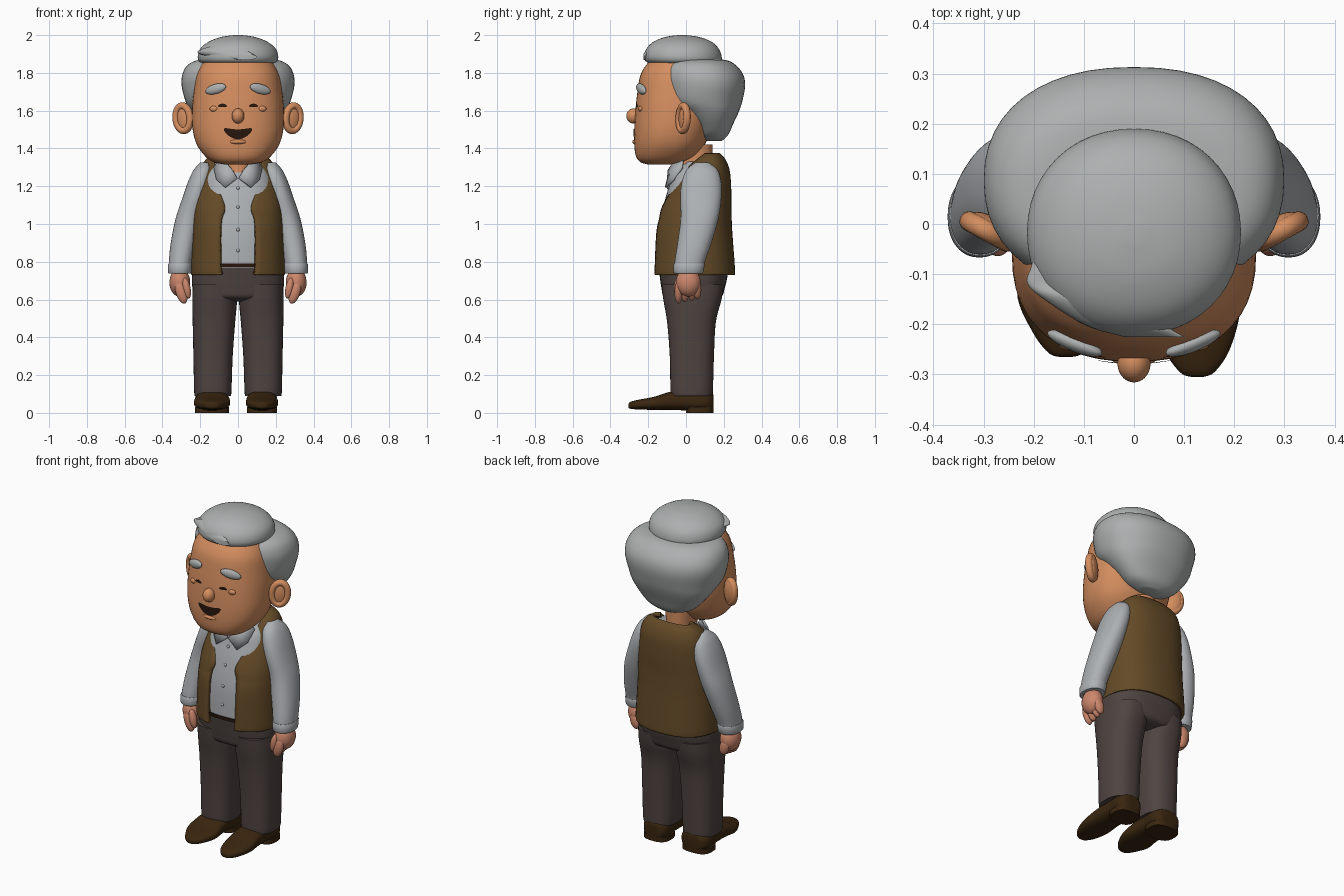
import bpy, bmesh, math
from mathutils import Vector, Matrix
from mathutils.bvhtree import BVHTree

if "Cube" in bpy.data.objects:
    bpy.data.objects.remove(bpy.data.objects["Cube"])


def material(name, rgb):
    m = bpy.data.materials.new(name)
    m.diffuse_color = (*rgb, 1)
    m.use_nodes = True
    m.node_tree.nodes["Principled BSDF"].inputs["Base Color"].default_value = m.diffuse_color
    return m


SKIN = material("face skin", (0.66, 0.27, 0.115))
HAND = material("hand skin", (0.60, 0.24, 0.15))
HAIR = material("grey hair", (0.42, 0.435, 0.435))
SHIRT = material("pale shirt", (0.42, 0.44, 0.46))
VEST = material("brown vest", (0.125, 0.068, 0.02))
PANTS = material("dark trousers", (0.078, 0.058, 0.053))
SHOE = material("shoe leather", (0.042, 0.019, 0.005))
DARK = material("dark features", (0.02, 0.008, 0.004))


def add(name, bm, mat, fix=True):
    if fix:
        bmesh.ops.recalc_face_normals(bm, faces=bm.faces)
    me = bpy.data.meshes.new(name)
    bm.to_mesh(me)
    bm.free()
    me.materials.append(mat)
    ob = bpy.data.objects.new(name, me)
    bpy.context.collection.objects.link(ob)
    return ob


def smooth_rows(rows, steps):
    """Catmull-Rom between rows of section values."""
    out = []
    for i in range(len(rows) - 1):
        q = [rows[max(i - 1, 0)], rows[i], rows[i + 1], rows[min(i + 2, len(rows) - 1)]]
        for k in range(steps):
            t = k / steps
            out.append([0.5 * (2 * b + (c - a) * t + (2 * a - 5 * b + 4 * c - d) * t * t
                               + (3 * b - a - 3 * c + d) * t ** 3) for a, b, c, d in zip(*q)])
    return out + [list(rows[-1])]


def loft(name, rows, mat, e=2.2, axis="z", steps=5, n=48):
    """Rows: (level, x min, x max, front, back[, half opening]); superellipse sections."""
    bm = bmesh.new()
    rings = []
    is_open = len(rows[0]) == 6
    for r in smooth_rows(rows, steps):
        cx, rx = (r[1] + r[2]) / 2, (r[2] - r[1]) / 2
        cy, ry = (r[3] + r[4]) / 2, (r[4] - r[3]) / 2
        a0 = math.asin(min(0.98, r[5] / rx) ** (e / 2)) if is_open else 0
        ring = []
        for j in range(n):
            a = a0 + (2 * math.pi - 2 * a0) * j / (n - 1 if is_open else n)
            s, c = math.sin(a), math.cos(a)
            x = cx + rx * math.copysign(abs(s) ** (2 / e), s)
            y = cy - ry * math.copysign(abs(c) ** (2 / e), c)
            ring.append(bm.verts.new((x, y, r[0]) if axis == "z" else (x, r[0], y)))
        rings.append(ring)
    for lo, hi in zip(rings, rings[1:]):
        for j in range(n - 1 if is_open else n):
            k = (j + 1) % n
            bm.faces.new((lo[j], lo[k], hi[k], hi[j]))
    if not is_open:
        bm.faces.new(rings[0][::-1])
        bm.faces.new(rings[-1])
    return add(name, bm, mat, not is_open)


def centred(rows):
    return [(z, -w, w, f, b) for z, w, f, b in rows]


def sided(rows, s):
    return [(z, min(s * a, s * b), max(s * a, s * b), f, k) for z, a, b, f, k in rows]


def blob(name, loc, size, mat, rot=None):
    bm = bmesh.new()
    bmesh.ops.create_uvsphere(bm, u_segments=28, v_segments=18, radius=1)
    m = Matrix.Translation(loc) @ (rot or Matrix()) @ Matrix.Diagonal((*size, 1))
    bmesh.ops.transform(bm, matrix=m, verts=bm.verts)
    return add(name, bm, mat)


# head, jaw and neck
head = loft("head", centred([
    (1.315, .07, -.20, -.07), (1.328, .13, -.242, -.01), (1.36, .175, -.265, .05),
    (1.42, .218, -.274, .10), (1.50, .24, -.274, .13), (1.60, .243, -.268, .16),
    (1.70, .234, -.257, .17), (1.80, .215, -.237, .16), (1.88, .17, -.18, .14)]), SKIN, 2.3)
loft("neck", centred([(1.20, .07, -.075, .15), (1.30, .075, -.06, .14), (1.42, .08, -.06, .14)]), SKIN)
tree = BVHTree.FromPolygons([v.co for v in head.data.vertices],
                            [tuple(p.vertices) for p in head.data.polygons])


def face_y(x, z):
    hit = tree.ray_cast(Vector((x, -1, z)), Vector((0, 1, 0)))[0]
    return hit.y if hit else -.2


def decal(name, outline, mat):
    """Thin patch that follows the front of the head."""
    bm = bmesh.new()
    cx = sum(p[0] for p in outline) / len(outline)
    cz = sum(p[1] for p in outline) / len(outline)
    rings = []
    for k in (.02, .35, .7, 1):
        pts = [(cx + (x - cx) * k, cz + (z - cz) * k) for x, z in outline]
        rings.append([bm.verts.new((x, face_y(x, z) - .004, z)) for x, z in pts])
    n = len(outline)
    bm.faces.new(rings[0])
    for a, b in zip(rings, rings[1:]):
        for j in range(n):
            bm.faces.new((a[j], a[(j + 1) % n], b[(j + 1) % n], b[j]))
    ob = add(name, bm, mat, False)
    if ob.data.polygons[0].normal.y > 0:
        ob.data.flip_normals()


# face features
turn = [2 * math.pi * i / 32 for i in range(32)]
decal("mouth", [(.075 * math.cos(t), 1.475 + .026 * math.sin(t) + .026 * math.cos(t) ** 2)
                for t in turn], DARK)
blob("lower_lip", (0, -.262, 1.435), (.05, .022, .014), SKIN)
blob("nose", (0, -.278, 1.572), (.033, .038, .04), SKIN)
for s, side in ((1, "right"), (-1, "left")):
    decal(side + "_eye", [(s * .082 + .024 * math.cos(t), 1.628 + .009 * math.sin(t)
                           - .004 * math.cos(t) ** 2) for t in turn], DARK)
    blob(side + "_eye_bag", (s * .125, face_y(s * .125, 1.612) + .006, 1.61), (.025, .014, .016), SKIN)
    tilt = Matrix.Rotation(s * .38, 4, "Z") @ Matrix.Rotation(s * .25, 4, "Y")
    blob(side + "_eyebrow", (s * .118, face_y(s * .118, 1.715) - .004, 1.715),
         (.06, .017, .026), HAIR, tilt)
    # ear: flat bowl with a raised rim
    face = Matrix.Translation((s * .287, -.008, 1.56)) @ Matrix.Rotation(s * .5, 4, "Z") \
        @ Matrix.Rotation(s * .12, 4, "Y")
    blob(side + "_ear", face.translation, (.05, .024, .075), SKIN, face.to_3x3().to_4x4())
    bm = bmesh.new()
    rim = [[bm.verts.new(face @ Vector(((.043 + .019 * math.cos(q)) * math.cos(t),
                                        -.008 + .02 * math.sin(q),
                                        (.066 + .019 * math.cos(q)) * math.sin(t))))
            for q in turn[::2]] for t in turn]
    for i in range(32):
        for j in range(16):
            k, l = (i + 1) % 32, (j + 1) % 16
            bm.faces.new((rim[i][j], rim[k][j], rim[k][l], rim[i][l]))
    add(side + "_ear_rim", bm, SKIN)

# hair: back cap, swept crown and pointed tuft
loft("hair_back", centred([
    (1.44, .07, .09, .19), (1.47, .145, .055, .222), (1.53, .205, .02, .25),
    (1.595, .252, -.045, .28), (1.65, .278, -.115, .298), (1.73, .298, -.135, .313),
    (1.79, .295, -.138, .303), (1.84, .268, -.12, .265), (1.868, .21, -.08, .21),
    (1.875, .1, .0, .1)]), HAIR, 2.25)
loft("hair_crown", centred([
    (1.845, .17, -.17, .15), (1.86, .205, -.212, .185), (1.89, .213, -.222, .188),
    (1.93, .198, -.208, .172), (1.965, .155, -.172, .135), (1.99, .09, -.11, .07),
    (2.0, .02, -.04, .0)]), HAIR, 2.1)
loft("hair_tuft", [(-.225, -.02, .10, 1.868, 1.90), (-.20, -.10, .06, 1.872, 1.93),
                   (-.15, -.18, 0, 1.878, 1.945), (-.118, -.213, -.05, 1.89, 1.93),
                   (-.085, -.205, -.06, 1.885, 1.93), (-.03, -.19, -.08, 1.87, 1.92)],
     HAIR, 2, "y")

# shirt body, collar and buttons
loft("shirt_body", centred([
    (.77, .225, -.15, .22), (.95, .222, -.145, .215), (1.10, .205, -.118, .21),
    (1.20, .19, -.09, .205), (1.27, .165, -.065, .19), (1.33, .12, .0, .17)]), SHIRT, 2.4)
for s, side in ((1, "right"), (-1, "left")):
    bm = bmesh.new()
    pts = [(.004, -.10, 1.243), (.03, -.098, 1.285), (.065, -.07, 1.325), (.10, -.02, 1.345),
           (.13, -.025, 1.30), (.115, -.07, 1.235), (.07, -.112, 1.195)]
    vs = [bm.verts.new((s * x, y, z)) for x, y, z in pts]
    hub = bm.verts.new((s * .075, -.085, 1.27))
    for i in range(len(vs)):
        bm.faces.new((vs[i], vs[(i + 1) % len(vs)], hub))
    collar = add(side + "_collar", bm, SHIRT)
    collar.modifiers.new("thickness", "SOLIDIFY").thickness = .012
for z, y in ((1.19, -.094), (1.09, -.122), (.97, -.144), (.86, -.149)):
    blob("shirt_button", (0, y, z), (.009, .006, .009), SHIRT)

# open vest
vest = loft("vest", [
    (.73, -.247, .247, -.172, .258, .085), (.76, -.25, .25, -.175, .26, .093),
    (.95, -.243, .243, -.167, .246, .095), (1.03, -.24, .24, -.15, .242, .088),
    (1.09, -.235, .235, -.132, .24, .07), (1.18, -.222, .222, -.088, .24, .098),
    (1.28, -.203, .203, -.025, .232, .118), (1.34, -.172, .172, .035, .21, .122),
    (1.375, -.125, .125, .085, .18, .10)], VEST, 2.4)
vest.modifiers.new("thickness", "SOLIDIFY").thickness = .025

# trousers and belt
loft("trouser_hips", centred([
    (.59, .15, -.05, .12), (.61, .225, -.115, .185), (.66, .241, -.13, .205),
    (.73, .243, -.14, .22), (.785, .225, -.148, .215)]), PANTS, 2.5)
loft("belt", centred([(.772, .229, -.156, .222), (.79, .229, -.156, .222)]), DARK, 2.5, steps=1)

for s, side in ((1, "right"), (-1, "left")):
    loft(side + "_trouser_leg", sided([
        (.095, .04, .226, -.075, .135), (.11, .035, .232, -.082, .142),
        (.30, .028, .236, -.086, .148), (.48, .015, .24, -.10, .158),
        (.60, .004, .242, -.12, .188), (.68, .0, .24, -.13, .20)], s), PANTS, 2.4)
    # shoes: the left toe reaches less far
    k = 1 if s > 0 else .87
    out = .212 if s > 0 else .232
    mid = (.04 + out) / 2
    upper = [(-.305, mid - .012, mid + .012, .03, .045), (-.295, mid - .035, mid + .035, .022, .058),
             (-.25, mid - .065, mid + .065, .018, .07), (-.17, .043, out, .016, .085),
             (-.08, .045, out - .005, .016, .112), (.02, .05, out - .008, .012, .118),
             (.10, .048, out - .005, .01, .118), (.138, .07, out - .03, .012, .11),
             (.145, .1, out - .06, .03, .09)]
    loft(side + "_shoe", sided([(y * k if y < 0 else y, *r) for y, *r in upper], s), SHOE, 2.6, "y")
    loft(side + "_heel", sided([(0, .048, out - .005, 0, .145), (.03, .048, out - .005, 0, .145)], s),
         SHOE, 2.8, steps=1)
    # sleeves and cuffs
    loft(side + "_sleeve", sided([
        (.745, .25, .366, -.06, .086), (.80, .244, .366, -.06, .10),
        (.90, .222, .356, -.045, .135), (1.03, .19, .33, -.028, .172),
        (1.15, .16, .29, -.03, .188), (1.23, .14, .262, -.02, .185),
        (1.29, .135, .232, .005, .165), (1.325, .15, .20, .05, .12)], s), SHIRT)
    loft(side + "_cuff", sided([
        (.738, .252, .365, -.06, .085), (.744, .247, .371, -.066, .091),
        (.785, .243, .371, -.066, .099), (.79, .247, .366, -.06, .095)], s), SHIRT, steps=2)
    # hand with curled fingers and thumb
    blob(side + "_palm", (s * .308, .012, .69), (.055, .066, .075), HAND)
    lean = Matrix.Rotation(s * .3, 4, "Y")
    for i, y in enumerate((-.04, -.005, .03, .06)):
        blob(side + "_finger", (s * .30, y, .638 + .004 * i), (.029, .021, .062 - .004 * i), HAND, lean)
    blob(side + "_thumb", (s * .272, -.042, .66), (.021, .022, .056), HAND,
         Matrix.Rotation(s * .2, 4, "Y"))

# smooth shading with crisp rims
bpy.ops.object.select_all(action="SELECT")
bpy.context.view_layer.objects.active = head
bpy.ops.object.shade_smooth_by_angle(angle=math.radians(45))
